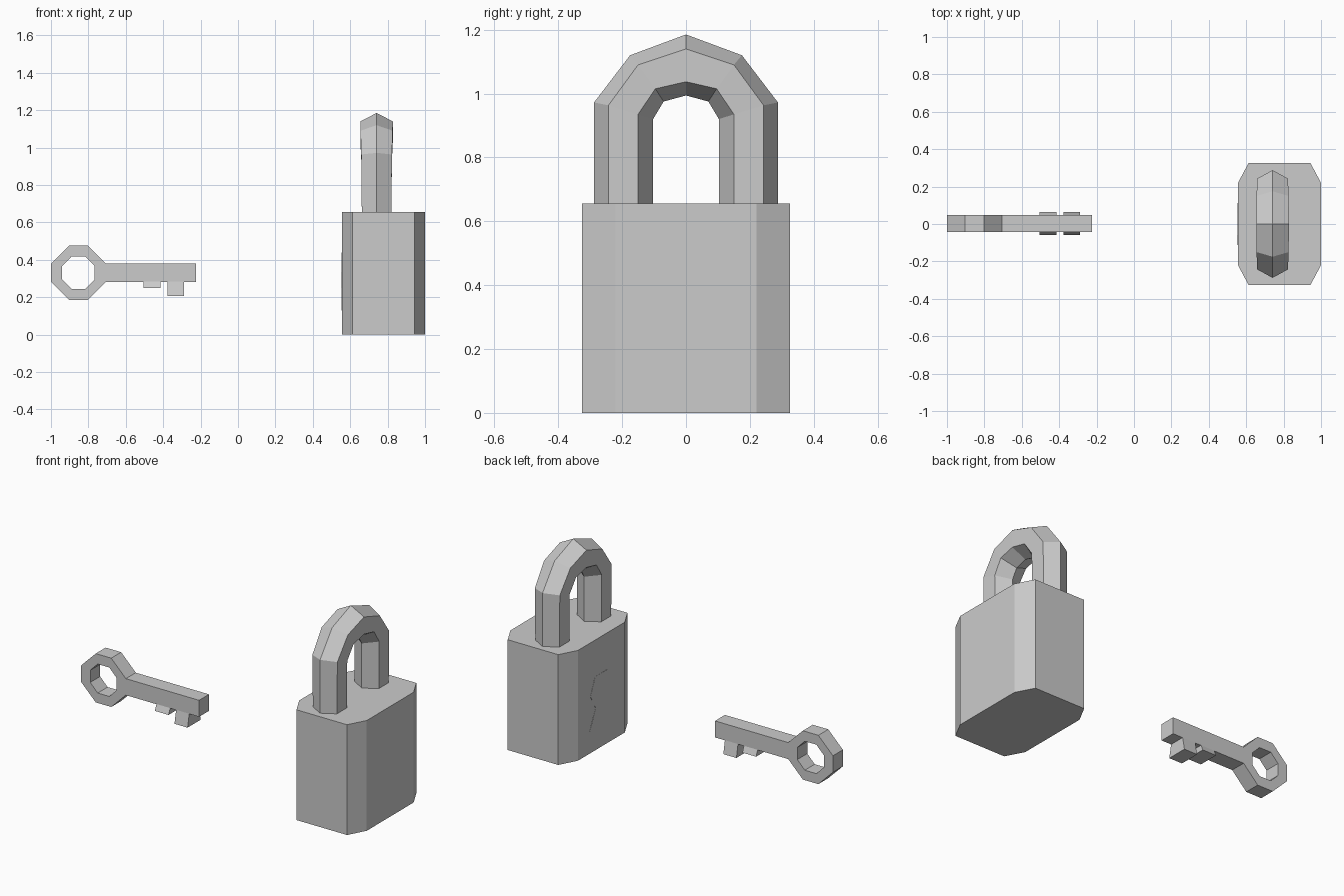
import bpy, bmesh
from mathutils import Vector

if "Cube" in bpy.data.objects:
    bpy.data.objects.remove(bpy.data.objects["Cube"])


def finish(bm, name):
    bmesh.ops.recalc_face_normals(bm, faces=bm.faces[:])
    mesh = bpy.data.meshes.new(name)
    bm.to_mesh(mesh)
    bm.free()
    obj = bpy.data.objects.new(name, mesh)
    bpy.context.collection.objects.link(obj)
    return obj


def slab(name, points, faces, depth):
    """Flat faces extruded together along a vector."""
    bm = bmesh.new()
    vs = [bm.verts.new(p) for p in points]
    flat = [bm.faces.new([vs[i] for i in f]) for f in faces]
    new = bmesh.ops.extrude_face_region(bm, geom=flat, use_keep_orig=True)
    moved = [g for g in new["geom"] if isinstance(g, bmesh.types.BMVert)]
    bmesh.ops.translate(bm, verts=moved, vec=Vector(depth))
    return finish(bm, name)


def octagon(cx, cy, hx, hy, ix, iy):
    """Box outline with cut corners: half sizes h, flat half lengths i."""
    pts = [(hx, -iy), (hx, iy), (ix, hy), (-ix, hy),
           (-hx, iy), (-hx, -iy), (-ix, -hy), (ix, -hy)]
    return [(cx + x, cy + y) for x, y in pts]


# Padlock body
body = octagon(0.778, 0, 0.222, 0.325, 0.166, 0.22)
slab("padlock_body", [(x, y, 0) for x, y in body], [range(8)], (0, 0, 0.655))

# Keyhole outline, almost flush with the face towards the key
half = [(0.112, 0.13), (0.055, 0.25), (0.105, 0.335), (0.06, 0.438)]
hole = half + [(-y, z) for y, z in reversed(half)]
slab("keyhole", [(0.5555, y, z) for y, z in hole], [range(8)], (-0.001, 0, 0))

# Shackle: hexagonal section swept over an arch, given as four (y, z) tracks
tracks = [
    [(0.288, 0.65), (0.288, 0.972), (0.175, 1.12), (0, 1.185)],   # outer ridge
    [(0.243, 0.65), (0.243, 0.963), (0.15, 1.09), (0, 1.14)],     # outer sides
    [(0.15, 0.65), (0.15, 0.935), (0.096, 1.015), (0, 1.037)],    # inner sides
    [(0.103, 0.65), (0.103, 0.92), (0.07, 0.975), (0, 0.994)],    # inner ridge
]
tracks = [t + [(-y, z) for y, z in reversed(t[:-1])] for t in tracks]
widths = [0.079, 0.082, 0.086, 0.087, 0.086, 0.082, 0.079]
bm = bmesh.new()
rings = []
for k, w in enumerate(widths):
    section = [(0, 0), (w, 1), (w, 2), (0, 3), (-w, 2), (-w, 1)]
    rings.append([bm.verts.new((0.741 + x, *tracks[t][k])) for x, t in section])
for a, b in zip(rings, rings[1:]):
    for i in range(6):
        j = (i + 1) % 6
        bm.faces.new((a[i], a[j], b[j], b[i]))
bm.faces.new(rings[0])
bm.faces.new(rings[-1])
finish(bm, "shackle")

# Key: octagonal bow with a round hole, continued by the shaft
outer = octagon(-0.853, 0.331, 0.147, 0.145, 0.051, 0.049)
inner = octagon(-0.853, 0.331, 0.087, 0.086, 0.038, 0.036)
tip = [(-0.225, 0.282), (-0.225, 0.38)]
outline = [(x, -0.044, z) for x, z in outer + inner + tip]
faces = [(i, (i + 1) % 8, (i + 1) % 8 + 8, i + 8) for i in range(8)]
faces.append((0, 16, 17, 1))
slab("key_bow_and_shaft", outline, faces, (0, 0.093, 0))

# Key teeth, flaring downwards
for name, x0, x1, low in (("small_tooth", -0.505, -0.415, 0.248),
                          ("large_tooth", -0.376, -0.29, 0.206)):
    profile = [(-0.044, 0.283), (0.049, 0.283), (0.064, low), (-0.059, low)]
    slab(name, [(x0, y, z) for y, z in profile], [range(4)], (x1 - x0, 0, 0))
